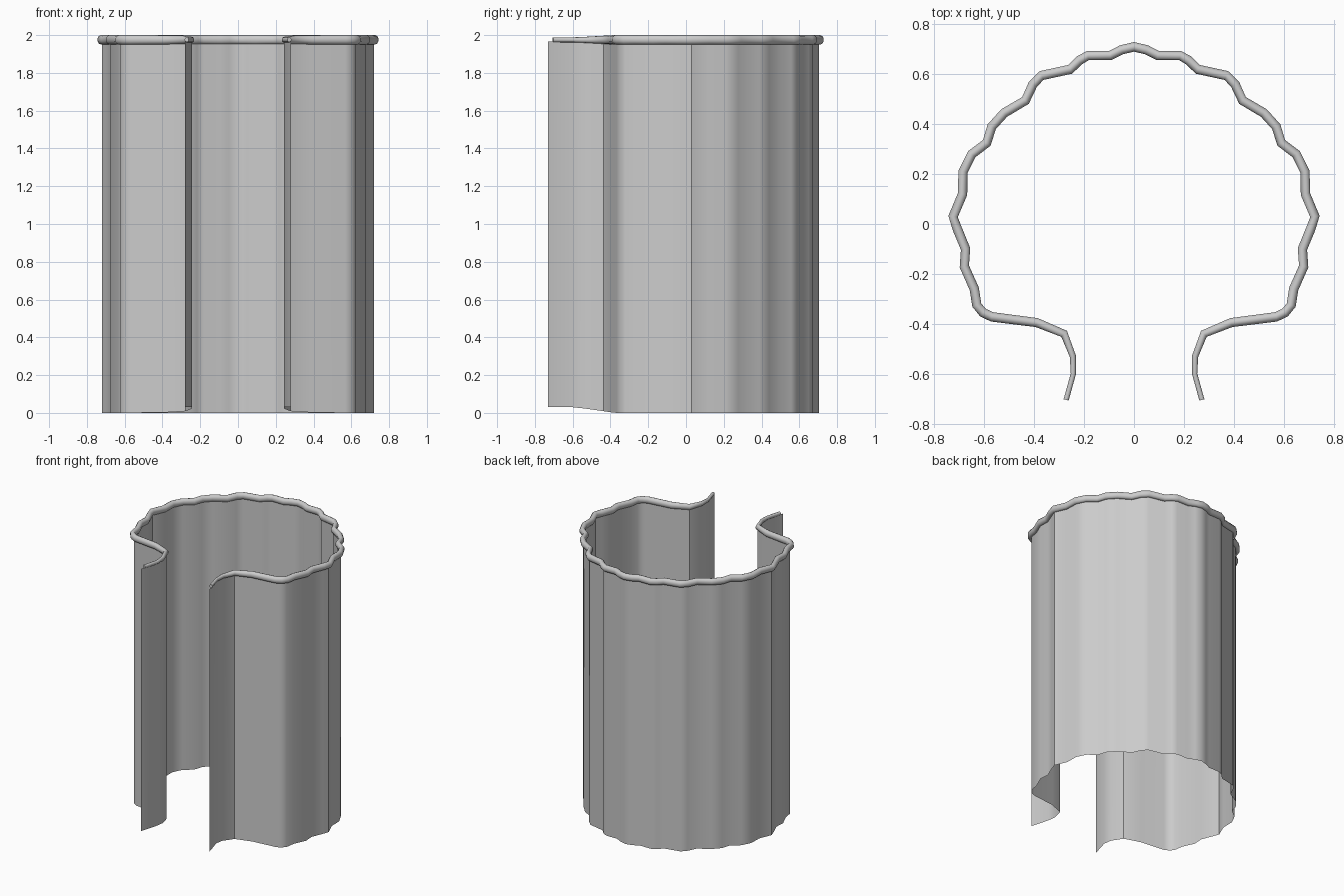
import bpy, bmesh, math
from mathutils import Vector

if "Cube" in bpy.data.objects:
    bpy.data.objects.remove(bpy.data.objects["Cube"])

# Half of the scalloped plan outline: back centre round to the front lip
HALF = [(0, .71), (.05, .698), (.095, .675), (.185, .675), (.22, .655), (.255, .62),
        (.37, .595), (.405, .56), (.435, .495), (.52, .445), (.57, .39), (.59, .325),
        (.65, .28), (.685, .21), (.687, .12), (.725, .03), (.708, -.02), (.675, -.1),
        (.68, -.17), (.64, -.26), (.63, -.325), (.605, -.355), (.57, -.372),
        (.39, -.395), (.28, -.44), (.245, -.53), (.243, -.6), (.272, -.705)]
PATH = [Vector((-x, y)) for x, y in reversed(HALF[1:])] + [Vector(p) for p in HALF]


def normals(path):
    out = []
    for i in range(len(path)):
        t = (path[min(i + 1, len(path) - 1)] - path[max(i - 1, 0)]).normalized()
        out.append(Vector((-t.y, t.x)))  # path runs clockwise, so this points outward
    return out


NORMALS = normals(PATH)


def front(y):
    """0 on the drum, 1 on the forward lips."""
    return min(1, max(0, (-.38 - y) / .2))


def sweep(name, rings, closed, angle):
    bm = bmesh.new()
    vs = [[bm.verts.new(p) for p in r] for r in rings]
    n = len(vs[0])
    for a, b in zip(vs, vs[1:]):
        for j in range(n if closed else n - 1):
            k = (j + 1) % n
            bm.faces.new((a[j], b[j], b[k], a[k]))
    if closed:
        bm.faces.new(vs[0])
        bm.faces.new(vs[-1][::-1])
    bmesh.ops.recalc_face_normals(bm, faces=bm.faces)
    me = bpy.data.meshes.new(name)
    bm.to_mesh(me)
    bm.free()
    ob = bpy.data.objects.new(name, me)
    bpy.context.collection.objects.link(ob)
    bpy.context.view_layer.objects.active = ob
    ob.select_set(True)
    bpy.ops.object.shade_smooth_by_angle(angle=math.radians(angle))
    ob.select_set(False)


# Thin curtain wall, slightly inside the rim line
wall = []
for i, (p, nrm) in enumerate(zip(PATH, NORMALS)):
    q = p - nrm * .006 * (1 - front(p.y))
    if i in (0, len(PATH) - 1):
        q = Vector((q.x + math.copysign(.008, q.x), -.73))
    wall.append([(q.x, q.y, .03 * front(p.y)), (q.x, q.y, 1.965)])
sweep("curtain_wall", wall, False, 40)

# Rolled rim, thinner along the forward lips
rim = []
for p, nrm in zip(PATH, NORMALS):
    f = front(p.y)
    w, h = .020 - .009 * f, .025 - .012 * f
    ring = []
    for j in range(10):
        a = math.tau * (j + .25 * 2) / 10
        q = p + nrm * w * math.cos(a)
        ring.append((q.x, q.y, 1.975 + h * math.sin(a)))
    rim.append(ring)
sweep("rolled_rim", rim, True, 50)
